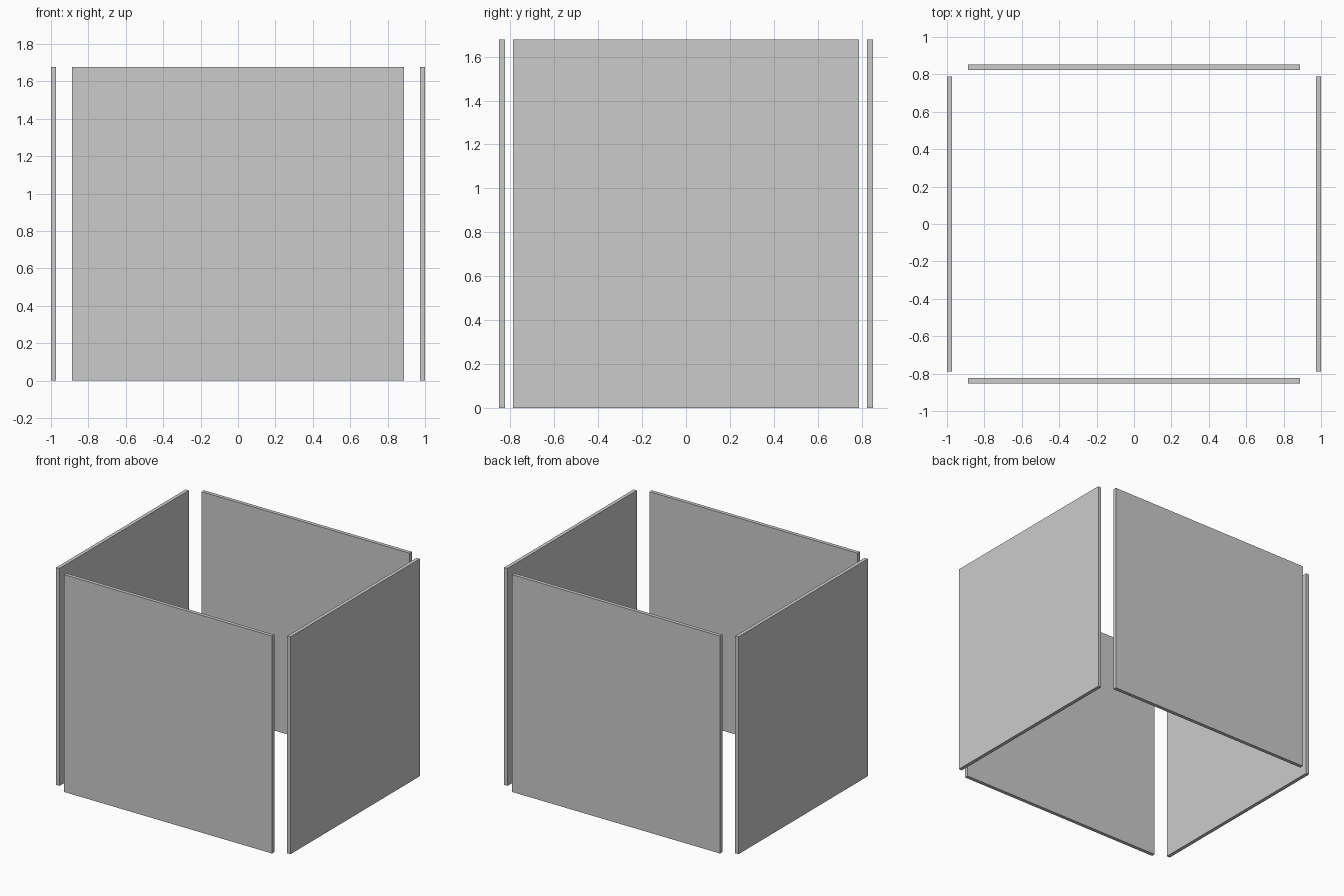
import bpy

if "Cube" in bpy.data.objects:
    bpy.data.objects.remove(bpy.data.objects["Cube"])

HEIGHT = 1.677
THICK = 0.028


def panel(name, x, y, width, depth):
    """Upright rectangular panel standing on the ground."""
    bpy.ops.mesh.primitive_cube_add(size=1, location=(x, y, HEIGHT / 2))
    obj = bpy.context.object
    obj.name = name
    obj.scale = (width, depth, HEIGHT)
    bpy.ops.object.transform_apply(location=False, rotation=False, scale=True)


# Front and back panels
for name, side in (("front_panel", -1), ("back_panel", 1)):
    panel(name, 0, side * (0.852 - THICK / 2), 1.774, THICK)

# Left and right panels
for name, side in (("left_panel", -1), ("right_panel", 1)):
    panel(name, side * (1 - THICK / 2), 0, THICK, 1.576)
